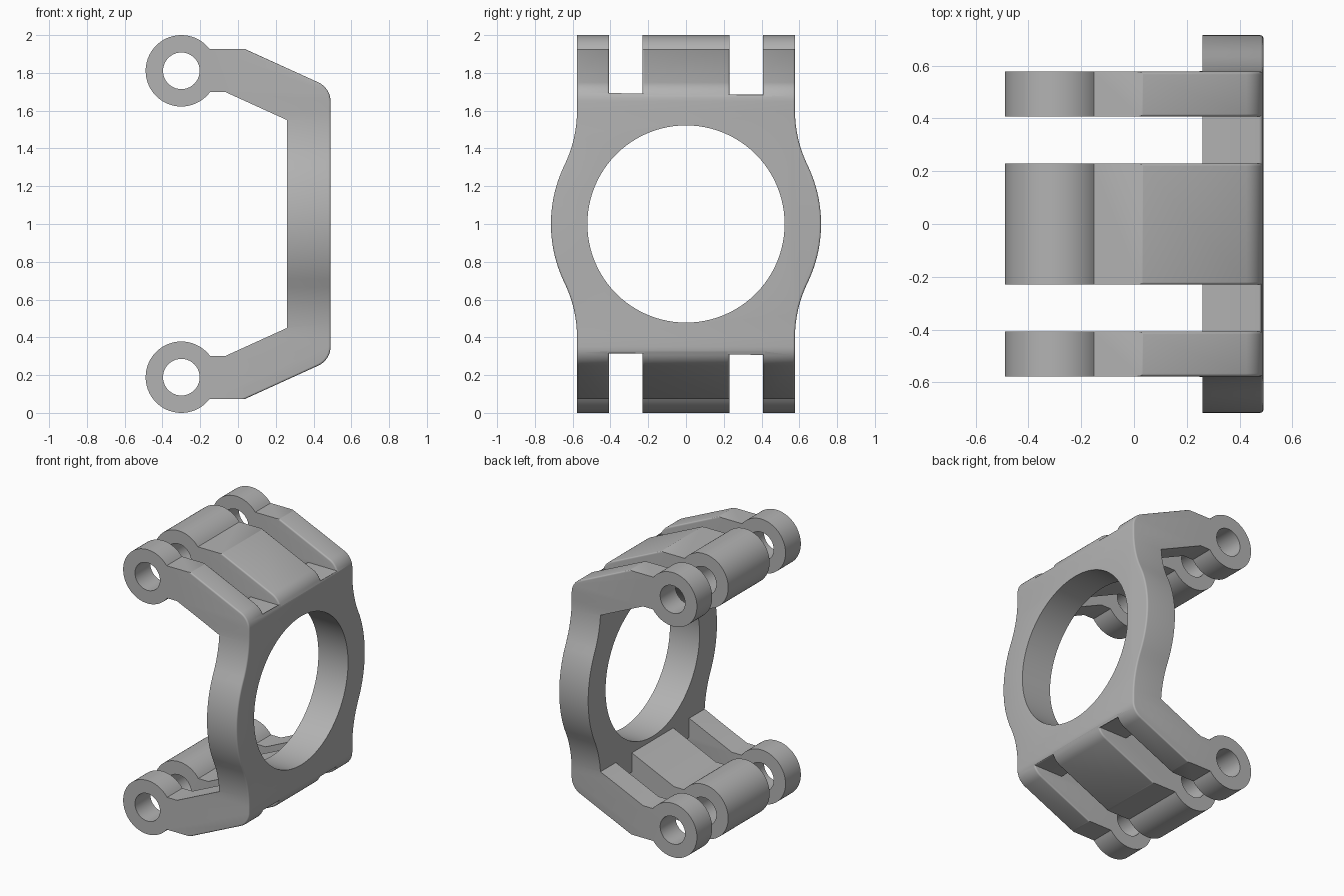
import bpy, bmesh
from math import sin, cos, pi, radians, atan2, sqrt
from mathutils import Vector

if "Cube" in bpy.data.objects:
    bpy.data.objects.remove(bpy.data.objects["Cube"])

grey = bpy.data.materials.new("satin_grey")
grey.use_nodes = True
grey.diffuse_color = (0.45, 0.45, 0.45, 1)
grey.node_tree.nodes["Principled BSDF"].inputs["Base Color"].default_value = (0.45, 0.45, 0.45, 1)

MID = 1.0                                  # mirror height
LUG_X, LUG_Z, LUG_R, PIN_R = -0.30, 1.811, 0.189, 0.097
FACE_X, BACK_X = 0.49, 0.26                # plate thickness range
ARM_TOP, ARM_LOW = 1.927, 1.70
SIDE, BULGE, BORE = 0.577, 0.715, 0.522


def arc(cx, cy, r, a0, a1, n):
    return [(cx + r * cos(a0 + (a1 - a0) * i / n), cy + r * sin(a0 + (a1 - a0) * i / n))
            for i in range(n + 1)]


def prism(name, points, axis, lo, hi):
    """Extrude a 2D outline along x or y; the second coordinate is z."""
    place = (lambda a, z, d: (d, a, z)) if axis == "x" else (lambda a, z, d: (a, d, z))
    bm = bmesh.new()
    face = bm.faces.new([bm.verts.new(place(a, z, lo)) for a, z in points])
    new = bmesh.ops.extrude_face_region(bm, geom=[face])["geom"]
    shift = Vector(place(0, 0, hi - lo))
    bmesh.ops.translate(bm, vec=shift, verts=[v for v in new if isinstance(v, bmesh.types.BMVert)])
    bmesh.ops.recalc_face_normals(bm, faces=bm.faces)
    mesh = bpy.data.meshes.new(name)
    bm.to_mesh(mesh)
    bm.free()
    obj = bpy.data.objects.new(name, mesh)
    bpy.context.collection.objects.link(obj)
    return obj


def combine(target, tool, operation):
    tool.hide_render = True
    mod = target.modifiers.new("cut", "BOOLEAN")
    mod.operation, mod.solver, mod.object = operation, "EXACT", tool
    bpy.context.view_layer.objects.active = target
    bpy.ops.object.modifier_apply(modifier=mod.name)
    bpy.data.objects.remove(tool)


# Side profile: rounded lug, flat neck, sloping arm, rounded shoulder
slope = atan2(ARM_LOW - 1.55, BACK_X + 0.07)
bend_x, corner_r = 0.035, 0.11
corner_z = ARM_TOP - (FACE_X - bend_x) * sin(slope) / cos(slope)
turn = pi / 2 - slope
reach = corner_r * sin(turn / 2) / cos(turn / 2)
a_top = atan2(ARM_TOP - LUG_Z, sqrt(LUG_R ** 2 - (ARM_TOP - LUG_Z) ** 2))
a_low = atan2(ARM_LOW - LUG_Z, sqrt(LUG_R ** 2 - (ARM_LOW - LUG_Z) ** 2))
upper = arc(FACE_X - corner_r, corner_z - reach, corner_r, 0, turn, 8)
upper += [(bend_x, ARM_TOP)]
upper += arc(LUG_X, LUG_Z, LUG_R, a_top, 2 * pi + a_low, 56)
upper += [(-0.07, ARM_LOW), (BACK_X, 1.55)]
profile = upper + [(x, 2 * MID - z) for x, z in reversed(upper)]
bracket = prism("hinge_bracket", profile, "y", -0.9, 0.9)

# Face outline: straight sides blending into a round bulge around the bore
blend_h = 0.6
blend_r = (SIDE ** 2 + blend_h ** 2 - BULGE ** 2) / (2 * (BULGE - SIDE))
a_blend = atan2(blend_h, SIDE + blend_r)
quarter = arc(0, MID, BULGE, 0, a_blend, 14)
quarter += arc(SIDE + blend_r, MID + blend_h, blend_r, pi + a_blend, pi, 12)[1:]
quarter += [(SIDE, 2.2)]
half = [(y, 2 * MID - z) for y, z in reversed(quarter[1:])] + quarter
outline = half + [(-y, z) for y, z in reversed(half)]
combine(bracket, prism("outline_tool", outline, "x", -1, 1), "INTERSECT")

# Slots separating the three knuckles on the top and bottom arms
for side in (-1, 1):
    for up in (-1, 1):
        slot = [(-1, MID + up * 0.3), (BACK_X, MID + up * 0.3), (BACK_X, MID + up * 0.685),
                (1, MID + up * 0.685), (1, MID + up * 1.2), (-1, MID + up * 1.2)]
        lo, hi = sorted((side * 0.23, side * 0.407))
        combine(bracket, prism("slot_tool", slot, "y", lo, hi), "DIFFERENCE")


def on_outer_skin(v):
    h = abs(v.co.z - MID) + MID
    if v.co.x < bend_x - 0.002:
        return False
    if v.co.x > FACE_X - 0.002:
        return True
    line = ARM_TOP - (v.co.x - bend_x) * sin(slope) / cos(slope)
    near_arc = Vector((v.co.x - FACE_X + corner_r, h - corner_z + reach)).length > corner_r - 0.004
    return h > line - 0.003 or (near_arc and v.co.x > FACE_X - corner_r and h > corner_z - reach)


# Soften the outer edges of the arms and plate
bm = bmesh.new()
bm.from_mesh(bracket.data)
bmesh.ops.remove_doubles(bm, verts=bm.verts, dist=0.0005)
bmesh.ops.dissolve_limit(bm, angle_limit=radians(0.5), verts=bm.verts, edges=bm.edges)
soft = [e for e in bm.edges if len(e.link_faces) == 2 and e.calc_face_angle_signed(0) > radians(40)
        and all(on_outer_skin(v) for v in e.verts)]
bmesh.ops.bevel(bm, geom=soft, offset=0.025, offset_type="OFFSET", segments=4, profile=0.5,
                affect="EDGES", clamp_overlap=True)
bm.to_mesh(bracket.data)
bm.free()

# Central bore and the two pin holes
bore = arc(0, MID, BORE, 0, 2 * pi, 96)[:-1]
combine(bracket, prism("bore_tool", bore, "x", 0, 1), "DIFFERENCE")
for z in (LUG_Z, 2 * MID - LUG_Z):
    pin = arc(LUG_X, z, PIN_R, 0, 2 * pi, 40)[:-1]
    combine(bracket, prism("pin_tool", pin, "y", -1, 1), "DIFFERENCE")

bracket.data.materials.clear()
bracket.data.materials.append(grey)
for p in bracket.data.polygons:
    p.material_index = 0
bpy.ops.object.select_all(action="DESELECT")
bracket.select_set(True)
bpy.context.view_layer.objects.active = bracket
bpy.ops.object.shade_smooth_by_angle(angle=radians(30))
